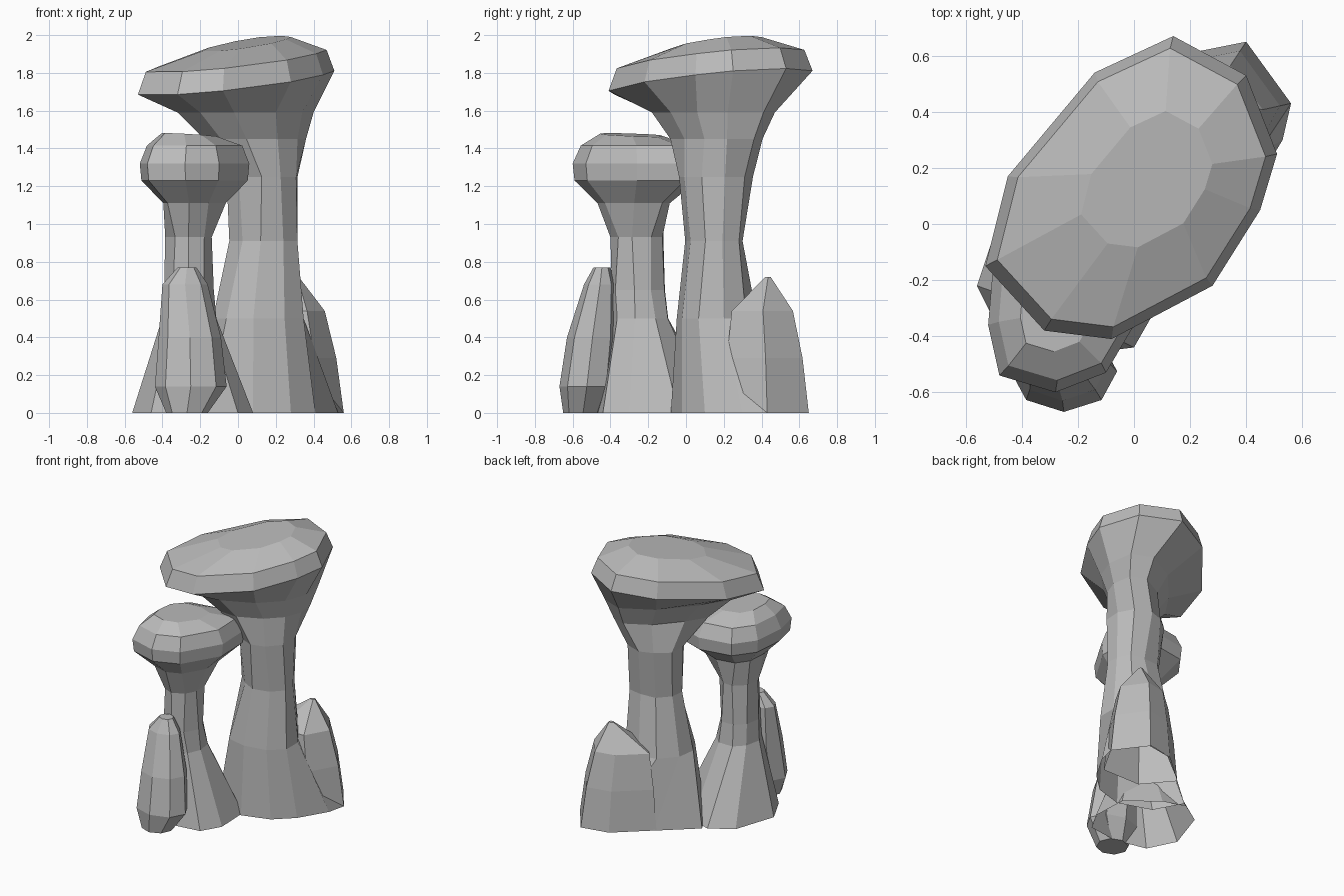
import bpy
import bmesh
import random
from math import cos, sin, radians, tau

random.seed(4)
cube = bpy.data.objects.get("Cube")
if cube:
    bpy.data.objects.remove(cube, do_unlink=True)

# One plain stone colour
stone = bpy.data.materials.new("grey_stone")
stone.use_nodes = True
colour = (0.5, 0.5, 0.5, 1)
stone.diffuse_color = colour
stone.node_tree.nodes["Principled BSDF"].inputs["Base Color"].default_value = colour


def oval(z, left, right, front, back, sides, phase, rough=0.0):
    """Faceted oval that fills the given x and y limits at height z."""
    cx, cy = (left + right) / 2, (front + back) / 2
    rx, ry = (right - left) / 2, (back - front) / 2
    points = []
    for i in range(sides):
        angle = radians(phase) + tau * i / sides
        points.append((cx + rx * cos(angle) + random.uniform(-rough, rough),
                       cy + ry * sin(angle) + random.uniform(-rough, rough), z))
    return points


def outline_ring(outline, pivot, scale, z, shift=(0, 0), slope=(0, 0)):
    """Outline scaled about a pivot, moved sideways and tilted."""
    points = []
    for x, y in outline:
        px = pivot[0] + (x - pivot[0]) * scale + shift[0]
        py = pivot[1] + (y - pivot[1]) * scale + shift[1]
        points.append((px, py, z + slope[0] * px + slope[1] * py))
    return points


def loft(name, rings, closed_base=False):
    """Skin a stack of equal rings with flat facets and close the top."""
    bm = bmesh.new()
    loops = [[bm.verts.new(p) for p in points] for points in rings]
    for low, high in zip(loops, loops[1:]):
        for i in range(len(low)):
            j = (i + 1) % len(low)
            bm.faces.new((low[i], low[j], high[j], high[i]))
    bm.faces.new(loops[-1])
    if closed_base:
        bm.faces.new(loops[0][::-1])
    mesh = bpy.data.meshes.new(name)
    bm.to_mesh(mesh)
    bm.free()
    mesh.materials.append(stone)
    obj = bpy.data.objects.new(name, mesh)
    bpy.context.collection.objects.link(obj)


# Tall pillar: long diagonal foot, slim waist, narrow throat, broad leaning cap
foot = [(0.53, 0.30), (0.56, 0.43), (0.40, 0.64), (0.22, 0.61), (-0.03, 0.41),
        (-0.27, 0.20), (-0.16, 0), (0.08, -0.08), (0.28, -0.02), (0.41, 0.10)]
throat = [(0.40, 0.22), (0.37, 0.41), (0.22, 0.47), (0, 0.35), (-0.20, 0.12),
          (-0.32, -0.06), (-0.20, -0.17), (-0.02, -0.18), (0.20, -0.08), (0.34, 0.06)]
cap = [(0.51, 0.25), (0.40, 0.53), (0.14, 0.67), (-0.14, 0.54), (-0.45, 0.17),
       (-0.53, -0.15), (-0.32, -0.38), (-0.08, -0.41), (0.28, -0.22), (0.45, 0.05)]
waist = [(0.5, -0.14, 0.36, -0.06, 0.38),
         (0.91, -0.05, 0.32, 0, 0.31),
         (1.25, -0.06, 0.32, -0.03, 0.36)]
middle, lean = (0, 0.13), (0.09, 0.08)
tall = [outline_ring(foot, middle, 1, 0)]
tall += [oval(*row, sides=10, phase=13, rough=0.012) for row in waist]
tall += [outline_ring(throat, middle, 0.75, 1.45, shift=(0.06, 0.02)),
         outline_ring(throat, middle, 1, 1.59),
         outline_ring(cap, middle, 1, 1.745, slope=lean),
         outline_ring(cap, middle, 0.92, 1.86, slope=lean),
         outline_ring(cap, middle, 0.45, 1.935, shift=(0.05, 0.03), slope=(0.12, 0.10))]
loft("tall_pillar", tall)

# Short pillar: splayed foot, straight neck and rounded cap
foot = [(0.08, -0.30), (0.07, -0.04), (-0.14, 0.13), (-0.30, 0.18), (-0.46, 0.08),
        (-0.56, -0.22), (-0.46, -0.42), (-0.23, -0.47), (0, -0.44)]
cap = [(0.06, -0.26), (0.05, 0), (-0.15, 0.07), (-0.39, 0.03), (-0.50, -0.12),
       (-0.52, -0.36), (-0.48, -0.54), (-0.28, -0.60), (-0.10, -0.53)]
neck = [(0.5, -0.40, -0.11, -0.41, -0.08),
        (0.65, -0.39, -0.13, -0.40, -0.11),
        (0.93, -0.38, -0.13, -0.40, -0.11)]
middle = (-0.23, -0.27)
short = [outline_ring(foot, middle, 1, 0)]
short += [oval(*row, sides=9, phase=-10, rough=0.008) for row in neck]
short.append(outline_ring(cap, middle, 0.57, 1.11, shift=(0, -0.01)))
for scale, height in ((0.97, 1.23), (1, 1.32), (0.87, 1.415)):
    short.append(outline_ring(cap, middle, scale, height))
short.append(outline_ring(cap, middle, 0.5, 1.45, shift=(-0.03, -0.02), slope=(-0.05, -0.03)))
loft("short_pillar", short)

# Front boulder: tapered standing stone leaning back
boulder = [(0, -0.38, -0.16, -0.65, -0.44),
           (0.14, -0.44, -0.06, -0.67, -0.38),
           (0.4, -0.42, -0.09, -0.63, -0.36),
           (0.68, -0.40, -0.16, -0.54, -0.37),
           (0.77, -0.32, -0.22, -0.49, -0.40)]
loft("front_boulder", [oval(*row, sides=8, phase=0) for row in boulder], closed_base=True)

# Back spur: pointed shoulder rock growing out of the tall pillar's foot
spur = [(0.56, 0.43), (0.40, 0.65), (0.20, 0.61), (-0.04, 0.40), (0.13, 0.20), (0.43, 0.20)]
middle = (0.20, 0.35)
rock = [outline_ring(spur, middle, scale, height)
        for scale, height in ((1, 0), (0.89, 0.29), (0.72, 0.54))]
rock.append(outline_ring(spur, middle, 0.06, 0.72, shift=(0.1, 0.08)))
loft("back_spur", rock)
